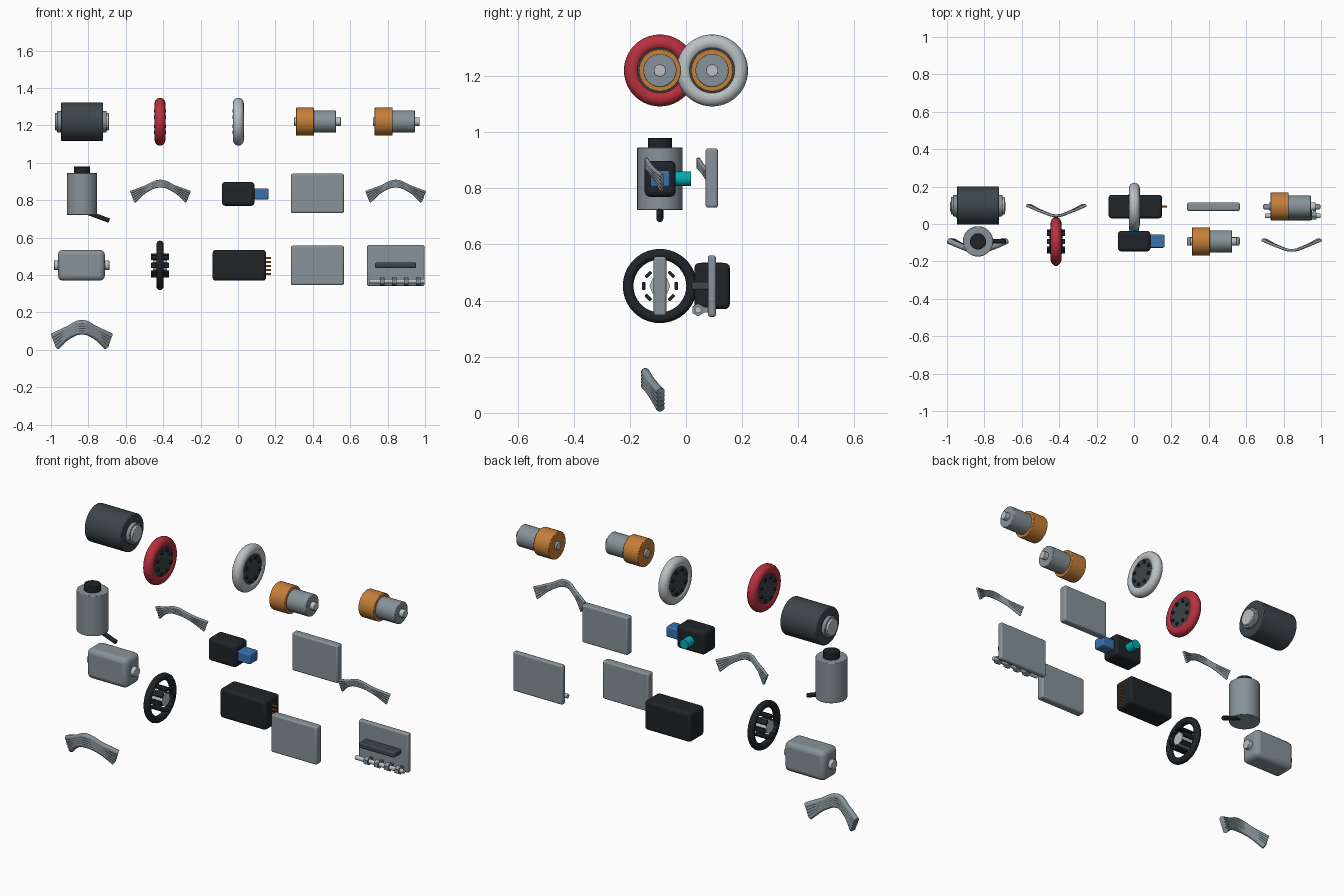
import bpy
from math import pi, sin, cos, sqrt
from mathutils import Vector

if "Cube" in bpy.data.objects:
    bpy.data.objects.remove(bpy.data.objects["Cube"])


def material(name, r, g, b):
    m = bpy.data.materials.new(name)
    m.diffuse_color = (r, g, b, 1)
    m.use_nodes = True
    m.node_tree.nodes["Principled BSDF"].inputs["Base Color"].default_value = m.diffuse_color
    return m


DARK = material("dark_slate", 0.045, 0.06, 0.07)
BLACK = material("black", 0.014, 0.018, 0.022)
RED = material("red", 0.48, 0.03, 0.05)
PALE = material("pale_grey", 0.5, 0.53, 0.55)
ORANGE = material("orange", 0.56, 0.21, 0.04)
BLUE = material("blue", 0.04, 0.17, 0.42)
TEAL = material("teal", 0.0, 0.42, 0.45)
GREY = material("slate_grey", 0.24, 0.29, 0.32)

AXES = {"X": (0, pi / 2, 0), "Y": (pi / 2, 0, 0), "Z": (0, 0, 0)}


def finish(name, mat, bevel=0.0, segments=3):
    o = bpy.context.object
    o.name = name
    if mat:
        o.data.materials.append(mat)
    if bevel:
        bpy.ops.object.transform_apply(location=False, rotation=True, scale=True)
        m = o.modifiers.new("bevel", "BEVEL")
        m.width, m.segments, m.limit_method = bevel, segments, "ANGLE"
    bpy.ops.object.shade_smooth_by_angle(angle=0.6)
    return o


def box(name, lo, hi, mat, bevel=0.01, rot=(0, 0, 0)):
    lo, hi = Vector(lo), Vector(hi)
    bpy.ops.mesh.primitive_cube_add(size=1, location=(lo + hi) / 2, rotation=rot)
    bpy.context.object.scale = hi - lo
    return finish(name, mat, bevel)


def rod(name, p, q, r, mat, sides=40, bevel=0.0):
    p, q = Vector(p), Vector(q)
    bpy.ops.mesh.primitive_cylinder_add(
        vertices=sides, radius=r, depth=(q - p).length, location=(p + q) / 2,
        rotation=(q - p).to_track_quat("Z", "Y").to_euler())
    return finish(name, mat, bevel, 2)


def xrod(name, x0, x1, y, z, r, mat, sides=40, bevel=0.0):
    return rod(name, (x0, y, z), (x1, y, z), r, mat, sides, bevel)


def ring(name, c, major, minor, mat):
    bpy.ops.mesh.primitive_torus_add(
        location=c, rotation=AXES["X"], major_radius=major, minor_radius=minor,
        major_segments=56, minor_segments=16)
    return finish(name, mat)


def wires(name, c, half, rise, lean, end_gap, mid_gap, r, count=5):
    """Arched bundle of strands: pinched near the quarters, fanned at the ends."""
    cu = bpy.data.curves.new(name, "CURVE")
    cu.dimensions, cu.bevel_depth, cu.bevel_resolution = "3D", r, 3
    cu.use_fill_caps, cu.resolution_u = True, 5
    for i in range(count):
        k = i - (count - 1) / 2
        sp = cu.splines.new("BEZIER")
        rows = [(-1, 0, end_gap), (-0.5, 0.62, mid_gap * 0.8), (0, 1, mid_gap),
                (0.5, 0.62, mid_gap * 0.8), (1, 0, end_gap)]
        sp.bezier_points.add(len(rows) - 1)
        for bp, (t, h, gap) in zip(sp.bezier_points, rows):
            # end strands splay sideways slightly so the bundle follows the arch
            x = t * (half - r * 0.5) - t * abs(t) * k * end_gap * -0.4
            bp.co = (x, -lean * h, rise * h + k * gap)
            bp.handle_left_type = bp.handle_right_type = "AUTO"
    cu.materials.append(GREY)
    o = bpy.data.objects.new(name, cu)
    o.location = c
    bpy.context.collection.objects.link(o)
    return o


F, B = -0.093, 0.093          # front and back rows
Z1, Z2, Z3 = 1.22, 0.834, 0.452

# large drum motor
xrod("drum_body", -0.947, -0.722, B + 0.005, Z1, 0.102, DARK, 64, 0.004)
for s in (-1, 1):
    c = -0.8345
    xrod("drum_hub", c + s * 0.10, c + s * 0.132, B + 0.005, Z1, 0.057, GREY, 40, 0.003)
    xrod("drum_shaft", c + s * 0.12, c + s * 0.144, B + 0.005, Z1, 0.046, PALE, 40, 0.003)

# two tyres with bolted discs
for label, x, y, mat in (("red", -0.417, F, RED), ("pale", 0.002, B, PALE)):
    ring(label + "_tyre", (x, y, Z1), 0.099, 0.029, mat)
    xrod(label + "_disc", x - 0.022, x + 0.022, y, Z1, 0.088, DARK, 48)
    for i in range(8):
        a = (i + 0.5) * pi / 4
        xrod(label + "_bolt", x - 0.031, x + 0.031, y + 0.062 * cos(a),
             Z1 + 0.062 * sin(a), 0.009, BLACK, 12)

# two geared motors
for x, y in ((0.30, F), (0.721, B)):
    xrod("gear_case", x + 0.01, x + 0.106, y, Z1, 0.075, ORANGE, 48, 0.003)
    xrod("motor_can", x + 0.10, x + 0.224, y, Z1, 0.059, GREY, 48, 0.003)
    xrod("motor_shaft", x, x + 0.25, y, Z1, 0.022, PALE, 24, 0.002)

# upright canister with cap and spout
rod("canister_body", (-0.834, F, 0.722), (-0.834, F, 0.946), 0.081, GREY, 56, 0.003)
rod("canister_cap", (-0.834, F, 0.94), (-0.834, F, 0.98), 0.043, BLACK, 32, 0.003)
rod("canister_spout", (-0.80, F, 0.732), (-0.688, F, 0.691), 0.012, BLACK, 16)

# cable bundles
wires("cable_bundle_left", (-0.415, 0.1, 0.818), 0.152, 0.071, 0.056, 0.0125, 0.007, 0.0075)
wires("cable_bundle_right", (0.843, -0.085, 0.818), 0.152, 0.071, 0.056, 0.0125, 0.007, 0.0075)
wires("cable_bundle_low", (-0.835, -0.09, 0.045), 0.153, 0.076, 0.055, 0.0145, 0.012, 0.0155)

# sensor block with blue plug and teal lens
box("sensor_block", (-0.086, -0.147, 0.77), (0.088, -0.037, 0.898), BLACK, 0.018)
box("sensor_plug", (0.075, -0.127, 0.804), (0.164, -0.057, 0.863), BLUE, 0.008)
rod("sensor_lens", (0, -0.06, Z2), (0, 0.018, Z2), 0.026, TEAL, 32)

# plain panels
box("upper_panel", (0.283, 0.07, 0.731), (0.566, 0.114, 0.942), GREY, 0.009)
box("lower_panel", (0.283, -0.115, 0.346), (0.566, -0.07, 0.557), GREY, 0.009)

# rounded gearbox with a shaft through it
box("gearbox", (-0.962, 0.03, 0.37), (-0.712, 0.156, 0.535), GREY, 0.026)
xrod("gearbox_shaft", -0.984, -0.688, B, Z3, 0.026, PALE, 24, 0.003)

# ring wheel with hub and rollers
ring("wheel_ring", (-0.417, F, Z3), 0.113, 0.019, BLACK)
xrod("wheel_hub", -0.455, -0.379, F, Z3, 0.037, PALE, 8)
for i in range(8):
    a = i * pi / 4
    y, z = F + 0.058 * cos(a), Z3 + 0.058 * sin(a)
    box("wheel_roller", (-0.466, y - 0.006, z - 0.014), (-0.368, y + 0.006, z + 0.014),
        BLACK, 0.003, (a, 0, 0))

# black controller with copper pins
box("controller", (-0.136, 0.03, 0.37), (0.15, 0.156, 0.534), BLACK, 0.016)
for i in range(5):
    xrod("controller_pin", 0.14, 0.177, B, 0.405 + 0.0215 * i, 0.005, ORANGE, 10)

# hinge panel with dark handle and ringed rod
box("hinge_panel", (0.69, 0.078, 0.342), (0.997, 0.107, 0.561), GREY, 0.009)
box("panel_handle", (0.733, 0.02, 0.437), (0.953, 0.085, 0.467), DARK, 0.008)
xrod("hinge_rod", 0.70, 0.997, 0.043, 0.367, 0.012, PALE, 16)
for i in range(4):
    x = 0.772 + 0.064 * i
    xrod("hinge_ring", x - 0.012, x + 0.012, 0.043, 0.367, 0.023, GREY, 6)
    box("hinge_lug", (x - 0.008, 0.043, 0.357), (x + 0.008, 0.085, 0.377), GREY, 0)
